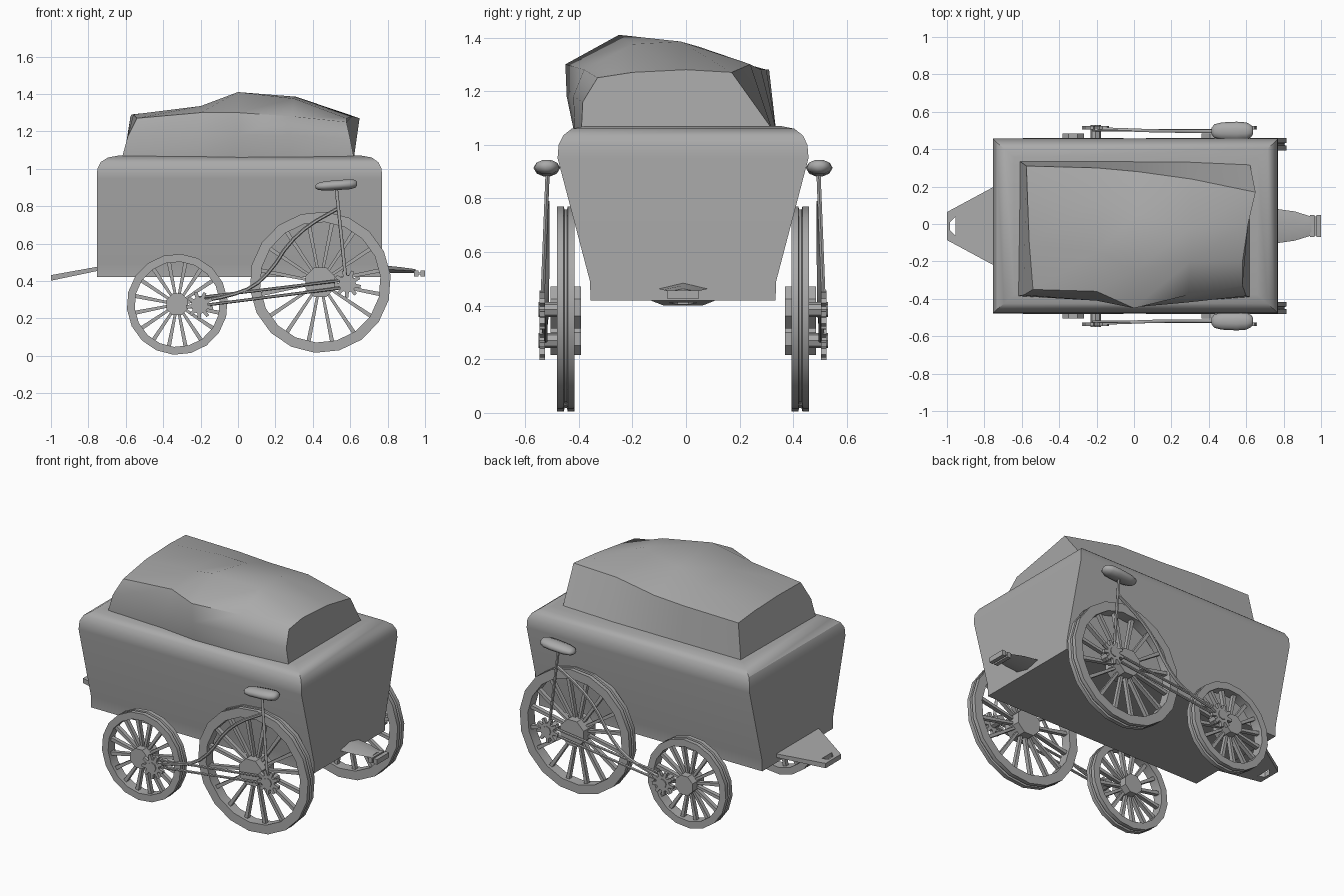
import bpy, bmesh, math
from mathutils import Vector

if "Cube" in bpy.data.objects:
    bpy.data.objects.remove(bpy.data.objects["Cube"])

GREY = bpy.data.materials.new("grey")
GREY.diffuse_color = (0.4, 0.4, 0.4, 1)
GREY.use_nodes = True
GREY.node_tree.nodes["Principled BSDF"].inputs["Base Color"].default_value = GREY.diffuse_color
MID = -0.011  # y of the symmetry plane


def finish(name, bm, angle=30):
    bmesh.ops.recalc_face_normals(bm, faces=bm.faces)
    me = bpy.data.meshes.new(name)
    bm.to_mesh(me)
    bm.free()
    me.materials.append(GREY)
    me.shade_smooth()
    me.set_sharp_from_angle(angle=math.radians(angle))
    ob = bpy.data.objects.new(name, me)
    bpy.context.collection.objects.link(ob)
    return ob


def loft(bm, loops, caps=True, closed=False):
    """Bridge point loops of equal length into a skin."""
    rings = [[bm.verts.new(p) for p in l] for l in loops]
    n = len(rings[0])
    pairs = list(zip(rings, rings[1:])) + ([(rings[-1], rings[0])] if closed else [])
    for a, b in pairs:
        for i in range(n):
            bm.faces.new((a[i], a[(i + 1) % n], b[(i + 1) % n], b[i]))
    if caps and not closed:
        bm.faces.new(rings[0])
        bm.faces.new(rings[-1])


def prism(bm, outline, y0, y1):
    loft(bm, [[(x, y, z) for x, z in outline] for y in (y0, y1)])


def circle(cx, cz, r, n, start=0.0):
    return [(cx + r * math.cos(start + 2 * math.pi * i / n),
             cz + r * math.sin(start + 2 * math.pi * i / n)) for i in range(n)]


def tube(bm, path, r, n=6):
    path = [Vector(p) for p in path]
    loops = []
    for i, p in enumerate(path):
        t = (path[min(i + 1, len(path) - 1)] - path[max(i - 1, 0)]).normalized()
        u = t.cross(Vector((0, 1, 0))).normalized()
        v = t.cross(u)
        loops.append([p + r * (u * math.cos(2 * math.pi * k / n) +
                               v * math.sin(2 * math.pi * k / n)) for k in range(n)])
    loft(bm, loops)


# Wagon box: flared sides, rounded top rim
bm = bmesh.new()
stations = [(.42, -.755, .77, .345), (.49, -.755, .77, .347), (.95, -.755, .77, .468),
            (1.0, -.752, .768, .464), (1.035, -.735, .75, .447), (1.06, -.695, .715, .415),
            (1.07, -.64, .66, .365)]
loft(bm, [[(a, MID - w, z), (b, MID - w, z), (b, MID + w, z), (a, MID + w, z)]
          for z, a, b, w in stations])
finish("wagon_box", bm)

# Covered cargo heap: cross-sections running along x, each from front foot to back foot
sections = [
    [(-.62, -.385, 1.06), (-.59, -.38, 1.17), (-.54, -.35, 1.27), (-.56, -.1, 1.29),
     (-.57, .15, 1.29), (-.575, .31, 1.28), (-.61, .335, 1.06)],
    [(-.22, -.40, 1.06), (-.2, -.41, 1.19), (-.2, -.36, 1.30), (-.2, -.15, 1.335),
     (-.2, .12, 1.33), (-.2, .30, 1.28), (-.2, .335, 1.06)],
    [(0, -.42, 1.06), (0, -.445, 1.18), (0, -.45, 1.30), (0, -.25, 1.41),
     (.02, .05, 1.365), (.02, .28, 1.28), (0, .335, 1.06)],
    [(.28, -.415, 1.06), (.28, -.42, 1.18), (.29, -.38, 1.28), (.3, -.2, 1.375),
     (.31, -.02, 1.385), (.31, .24, 1.30), (.28, .335, 1.06)],
    [(.62, -.39, 1.06), (.60, -.385, 1.16), (.58, -.33, 1.25), (.58, -.2, 1.27),
     (.61, 0, 1.28), (.65, .17, 1.27), (.62, .32, 1.06)],
]
bm = bmesh.new()
loft(bm, sections)
finish("cargo_cover", bm, 50)

# Front tongue: tapered plate with a three-sided ring hole near the tip
bm = bmesh.new()
outer = [(-.74, MID - .215), (-.74, MID + .215), (-1, MID + .075), (-1, MID - .075)]
hole = [(-.955, MID - .05), (-.955, MID + .05), (-.985, MID + .02), (-.985, MID - .02)]


def tongue(points, low):
    return [(x, y, .478 + (x + .74) * .18 - low * (.022 + (-.74 - x) * .03)) for x, y in points]


loft(bm, [tongue(outer, 0), tongue(outer, 1), tongue(hole, 1), tongue(hole, 0)], closed=True)
finish("front_tongue", bm)

# Rear hitch: flattened bar narrowing to a forked eye
bm = bmesh.new()
loft(bm, [[(x, MID - w, z), (x, MID, z + h), (x, MID + w, z), (x, MID, z - h)]
          for x, w, z, h in [(.76, .092, .463, .022), (.86, .078, .459, .016), (.95, .05, .453, .01)]])
for x0, x1 in ((.94, .965), (.975, 1.0)):
    prism(bm, [(x0, .425), (x1, .425), (x1, .457), (x0, .457)], MID - .058, MID + .058)
prism(bm, [(.94, .434), (1.0, .434), (1.0, .446), (.94, .446)], MID - .05, MID + .05)
finish("rear_hitch", bm)


def wheel(name, cx, cz, r, rim, hub, s):
    bm = bmesh.new()
    # rim with a groove around its tread
    prof = [(r - rim, .405), (r, .405), (r, .43), (r - .012, .433), (r - .012, .442),
            (r, .445), (r, .47), (r - rim, .47)]
    loft(bm, [[(x, MID + s * d, z) for x, z in circle(cx, cz, rr, 18, .1)] for rr, d in prof],
         closed=True)
    # spokes
    for i in range(16):
        a = 2 * math.pi * (i + .5) / 16
        c, q = math.cos(a), math.sin(a)
        ends = [(hub * .7, -.007), (r - rim + .01, -.011), (r - rim + .01, .011), (hub * .7, .007)]
        prism(bm, [(cx + l * c - w * q, cz + l * q + w * c) for l, w in ends],
              MID + s * .425, MID + s * .45)
    # hub
    prism(bm, circle(cx, cz, hub, 8, math.pi / 8), MID + s * .38, MID + s * .495)
    finish(name, bm, 25)


def sprocket(name, cx, cz, s):
    bm = bmesh.new()
    teeth = 9
    pts = []
    for i in range(teeth):
        for f, rr in ((0, .045), (.35, .045), (.5, .073), (.85, .073)):
            a = 2 * math.pi * (i + f) / teeth
            pts.append((cx + rr * math.cos(a), cz + rr * math.sin(a)))
    prism(bm, pts, MID + s * .515, MID + s * .535)
    prism(bm, circle(cx, cz, .028, 8), MID + s * .45, MID + s * .54)
    finish(name, bm)


for side, s in (("front", -1), ("back", 1)):
    wheel(side + "_small_wheel", -.325, .275, .27, .042, .063, s)
    wheel(side + "_large_wheel", .44, .393, .378, .055, .085, s)
    sprocket(side + "_small_sprocket", -.205, .27, s)
    sprocket(side + "_large_sprocket", .585, .385, s)

    # Twin drive rods between the sprockets
    bm = bmesh.new()
    for z0, z1 in ((.31, .405), (.265, .365)):
        tube(bm, [(-.22, MID + s * .512, z0), (.57, MID + s * .512, z1)], .008)
    finish(side + "_drive_rods", bm)

    # Curved frame tube, smoothed through its guide points
    guide = [Vector((x, MID + s * d, z)) for x, d, z in
             [(-.21, .52, .29), (-.05, .515, .32), (.08, .51, .365), (.18, .508, .46),
              (.27, .507, .60), (.38, .507, .70), (.53, .507, .785)]]
    path = [guide[0]]
    for a, b in zip(guide, guide[1:]):
        path += [a * .75 + b * .25, a * .25 + b * .75]
    bm = bmesh.new()
    tube(bm, path + [guide[-1]], .01)
    finish(side + "_frame_tube", bm, 60)

    # Seat post
    bm = bmesh.new()
    tube(bm, [(.577, MID + s * .525, .40), (.525, MID + s * .505, .90)], .009)
    finish(side + "_seat_post", bm, 60)

    # Saddle: rounded pad, wider at the rear
    bm = bmesh.new()
    rings = [(.415, .018, .010), (.43, .036, .020), (.47, .046, .027), (.55, .05, .028),
             (.60, .046, .028), (.627, .032, .022), (.637, .015, .010)]
    loft(bm, [[(x, MID + s * .508 + w * math.cos(k * math.pi / 5),
                .912 + (x - .525) * .07 + h * math.sin(k * math.pi / 5)) for k in range(10)]
              for x, w, h in rings])
    finish(side + "_saddle", bm, 60)
